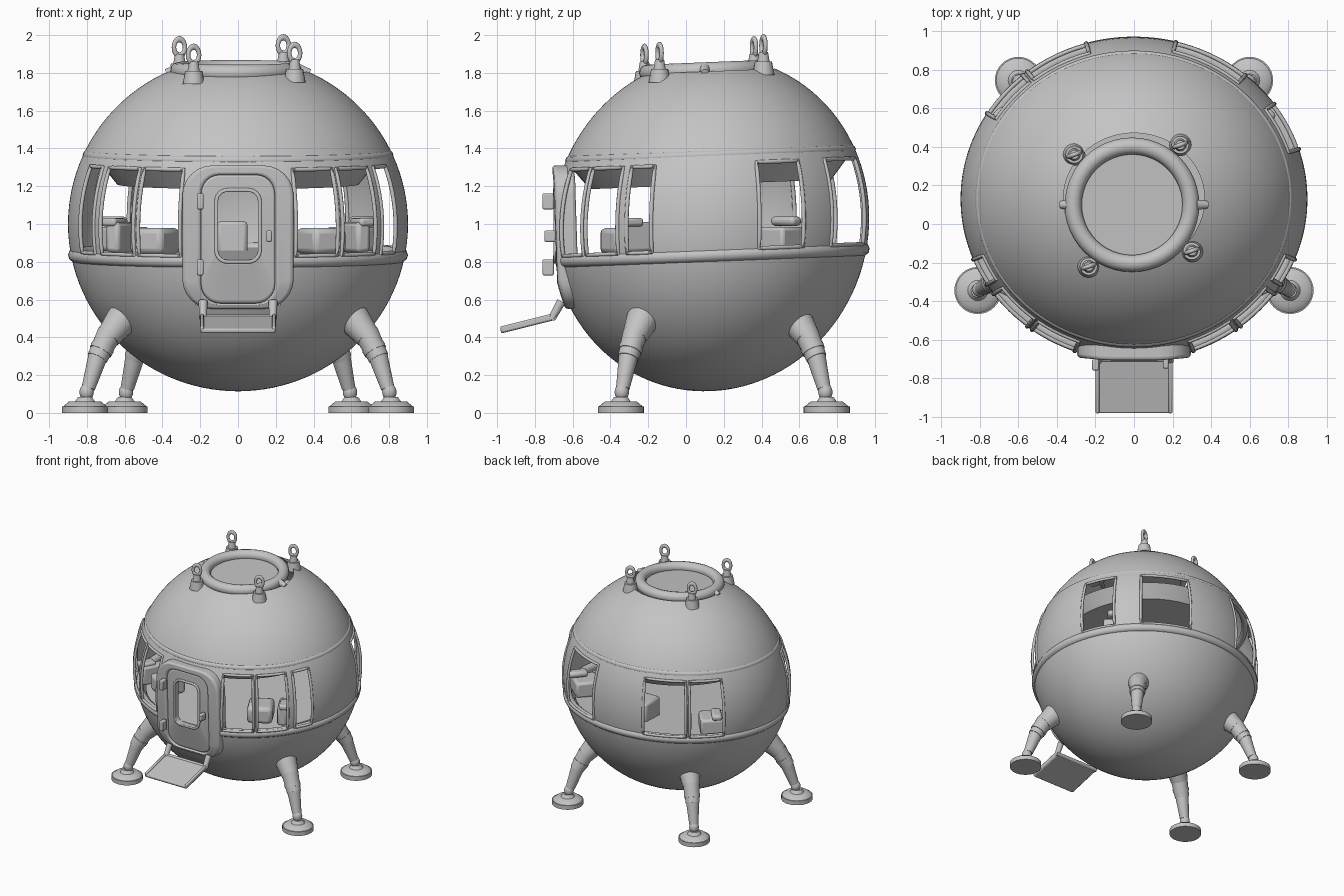
import bpy, bmesh
from math import sin, cos, radians, pi
from mathutils import Vector

if "Cube" in bpy.data.objects:
    bpy.data.objects.remove(bpy.data.objects["Cube"])

grey = bpy.data.materials.new("hull_grey")
grey.use_nodes = True
grey.diffuse_color = (0.55, 0.55, 0.55, 1)
grey.node_tree.nodes["Principled BSDF"].inputs["Base Color"].default_value = grey.diffuse_color

CY = 0.13     # centre of the hull along y
LEAN = 0.04   # backward lean of the cabin


def finish(ob, name):
    ob.name = name
    ob.data.materials.clear()
    ob.data.materials.append(grey)
    bpy.ops.object.select_all(action='DESELECT')
    ob.select_set(True)
    bpy.context.view_layer.objects.active = ob
    bpy.ops.object.shade_smooth_by_angle(angle=radians(40))
    return ob


def from_bmesh(bm, name):
    me = bpy.data.meshes.new(name)
    bm.to_mesh(me)
    bm.free()
    ob = bpy.data.objects.new(name, me)
    bpy.context.collection.objects.link(ob)
    return finish(ob, name)


def rod(name, a, b, r1, r2, sides=20):
    """Tapered cylinder from a to b."""
    a, b = Vector(a), Vector(b)
    bpy.ops.mesh.primitive_cone_add(vertices=sides, radius1=r1, radius2=r2,
                                    depth=(b - a).length, location=(a + b) / 2)
    ob = bpy.context.object
    ob.rotation_euler = (b - a).to_track_quat('Z', 'Y').to_euler()
    return finish(ob, name)


def disc(name, y, z0, z1, r1, r2):
    """Wide round slab that follows the lean of the cabin."""
    return rod(name, (0, y, z0), (0, y - LEAN * (z1 - z0), z1), r1, r2, 64)


def box(name, loc, size, rot=(0, 0, 0), bevel=0.008):
    bpy.ops.mesh.primitive_cube_add(size=1, location=loc, rotation=rot)
    ob = bpy.context.object
    ob.scale = size
    bpy.ops.object.transform_apply(location=False, rotation=False, scale=True)
    mod = ob.modifiers.new("bevel", 'BEVEL')
    mod.width = bevel
    mod.segments = 2
    return finish(ob, name)


def ball(name, loc, scale):
    bpy.ops.mesh.primitive_uv_sphere_add(segments=20, ring_count=12, radius=1, location=loc)
    bpy.context.object.scale = scale
    return finish(bpy.context.object, name)


def torus(name, loc, major, minor, rot=(0, 0, 0), scale=(1, 1, 1), seg=48):
    bpy.ops.mesh.primitive_torus_add(location=loc, rotation=rot, major_radius=major,
                                     minor_radius=minor, major_segments=seg, minor_segments=12)
    bpy.context.object.scale = scale
    return finish(bpy.context.object, name)


def tube(name, pts, radius, closed=True):
    """Round bead through points."""
    cu = bpy.data.curves.new(name, 'CURVE')
    cu.dimensions = '3D'
    cu.bevel_depth = radius
    cu.bevel_resolution = 3
    sp = cu.splines.new('POLY')
    sp.points.add(len(pts) - 1)
    for p, q in zip(sp.points, pts):
        p.co = (*q, 1)
    sp.use_cyclic_u = closed
    ob = bpy.data.objects.new(name, cu)
    bpy.context.collection.objects.link(ob)
    bpy.ops.object.select_all(action='DESELECT')
    ob.select_set(True)
    bpy.context.view_layer.objects.active = ob
    bpy.ops.object.convert(target='MESH')
    return finish(bpy.context.object, name)


def hull(az, phi, k=1.0):
    """Point on the slightly leaning hull surface."""
    a, p = radians(az), radians(phi)
    y = 0.84 * k * cos(p) * sin(a)
    return Vector((0.9 * k * cos(p) * cos(a), CY + y, 1 + 0.885 * k * sin(p) + LEAN * y))


# Single-skin hull shell with window and door openings
front = [(-70, -54), (-52, -36), (-32, -22)]
panes = front + [(-180 - b, -180 - a) for a, b in front]
panes += [(18, 36), (50, 76), (106, 128), (130, 148)]
LOW, HIGH = -9, 21


def is_open(az, phi):
    az = az % 360
    if LOW < phi < HIGH and any((az - a) % 360 < b - a for a, b in panes):
        return True
    return -27 < phi < 15 and 254 < az < 286


bm = bmesh.new()
phis = list(range(-90, 67, 3))
rows = [[bm.verts.new(hull(az, p)) for az in range(0, 360, 2)] for p in phis]
for i, p in enumerate(phis[:-1]):
    for j in range(180):
        if not is_open(2 * j + 1, p + 1.5):
            k = (j + 1) % 180
            bm.faces.new((rows[i][j], rows[i][k], rows[i + 1][k], rows[i + 1][j]))
bmesh.ops.remove_doubles(bm, verts=bm.verts, dist=0.0005)
bmesh.ops.delete(bm, geom=[v for v in bm.verts if not v.link_faces], context='VERTS')
from_bmesh(bm, "hull_shell")

# Window frames and belts
for n, (a, b) in enumerate(panes):
    loop = [hull(t, LOW) for t in range(a, b + 1, 2)] + [hull(b, t) for t in range(LOW + 3, HIGH, 3)]
    loop += [hull(t, HIGH) for t in range(b, a - 1, -2)] + [hull(a, t) for t in range(HIGH - 3, LOW, -3)]
    tube(f"window_frame_{n}", loop, 0.011)
tube("lower_belt", [hull(t, -11, 0.978) for t in range(287, 614, 3)], 0.036, False)
tube("upper_belt", [hull(t, 25, 0.978) for t in range(0, 360, 3)], 0.025)


# Door: rounded outlines, upright above and curving in with the hull below
def outline(hw, z0, z1, r):
    pts = []
    for q, (sx, z) in enumerate(((1, z1 - r), (-1, z1 - r), (-1, z0 + r), (1, z0 + r))):
        for s in range(7):
            t = (q + s / 6) * pi / 2
            pts.append((sx * (hw - r) + r * cos(t), z + r * sin(t)))
    return pts


def door_y(x, z):
    return -0.71 + 0.2 * x * x + 0.9 * max(0, 0.83 - z) ** 2


def ring_plate(name, outer, inner, d0, d1, bevel=0.012):
    """Ring between two outlines, from depth d0 to d1 behind the door surface."""
    bm = bmesh.new()
    loops = [[bm.verts.new((x, door_y(x, z) + d, z)) for x, z in o]
             for o, d in ((outer, d0), (inner, d0), (inner, d1), (outer, d1))]
    n = len(outer)
    for i in range(4):
        A, B = loops[i], loops[(i + 1) % 4]
        for j in range(n):
            k = (j + 1) % n
            bm.faces.new((A[j], A[k], B[k], B[j]))
    bmesh.ops.recalc_face_normals(bm, faces=bm.faces)
    mod = from_bmesh(bm, name).modifiers.new("bevel", 'BEVEL')
    mod.width = bevel
    mod.segments = 3


opening = outline(0.195, 0.58, 1.26, 0.1)
ring_plate("door_frame", outline(0.295, 0.55, 1.31, 0.16), opening, 0, 0.11, 0.02)
ring_plate("door", opening, outline(0.115, 0.8, 1.18, 0.06), 0.015, 0.045)
ring_plate("door_window_frame", outline(0.125, 0.79, 1.19, 0.07),
           outline(0.105, 0.81, 1.17, 0.05), 0.005, 0.055, 0.006)
for z in (0.77, 1.12):
    box("door_hinge", (-0.2, -0.73, z), (0.035, 0.06, 0.085))
box("door_handle", (0.165, -0.72, 0.935), (0.03, 0.06, 0.06))

# Boarding ramp
tilt = radians(14)
box("ramp", (0, -0.84, 0.468), (0.39, 0.29, 0.025), (tilt, 0, 0))
for s in (-1, 1):
    box("ramp_edge", (s * 0.19, -0.84, 0.475), (0.02, 0.29, 0.035), (tilt, 0, 0))
    rod("ramp_arm", (s * 0.185, -0.66, 0.59), (s * 0.185, -0.71, 0.5), 0.024, 0.02)
rod("ramp_hinge", (-0.2, -0.7, 0.505), (0.2, -0.7, 0.505), 0.016, 0.016)

# Landing legs
for s in (-1, 1):
    for fx, fy in ((0.81, -0.345), (0.6, 0.745)):
        foot = Vector((s * fx, fy, 0))
        out = (foot - Vector((0, CY, 0))).normalized()

        def at(r, z):
            return foot + out * r + Vector((0, 0, z))

        rod("leg_root", at(-0.26, 0.53), at(-0.14, 0.40), 0.095, 0.066)
        rod("leg_upper", at(-0.15, 0.42), at(-0.075, 0.29), 0.066, 0.055)
        rod("leg_collar", at(-0.11, 0.35), at(-0.095, 0.325), 0.064, 0.062)
        rod("leg_lower", at(-0.08, 0.30), at(-0.02, 0.13), 0.052, 0.036)
        ball("leg_ankle", at(-0.01, 0.11), (0.038, 0.038, 0.045))
        rod("foot_socket", at(0, 0.05), at(0, 0.085), 0.06, 0.035)
        rod("foot_pad", at(0, 0.0), at(0, 0.035), 0.122, 0.122, 32)
        rod("foot_pad_top", at(0, 0.035), at(0, 0.06), 0.115, 0.085, 32)

# Top hatch with lifting eyes
torus("hatch_ring", (-0.01, 0.1, 1.812), 0.305, 0.044, (LEAN, 0, 0))
disc("hatch_lid", 0.1, 1.76, 1.80, 0.3, 0.3)
for x, y, z in ((-0.31, 0.36, 1.93), (0.24, 0.41, 1.94), (0.3, -0.14, 1.9), (-0.235, -0.22, 1.89)):
    rod("eye_base", (x, y, z - 0.15), (x, y, z - 0.08), 0.058, 0.045)
    rod("eye_stem", (x, y, z - 0.09), (x, y, z - 0.03), 0.034, 0.024)
    torus("lifting_eye", (x, y, z + 0.005), 0.031, 0.012, (pi / 2, 0, 0.35), (1, 1.4, 1), 20)
for s in (-1, 1):
    rod("hatch_knob", (s * 0.32, 0.1, 1.82), (s * 0.38, 0.1, 1.8), 0.028, 0.02)

# Cabin interior
disc("cabin_floor", CY, 0.80, 0.845, 0.79, 0.79)
disc("cabin_ceiling", CY, 1.21, 1.31, 0.64, 0.72)
for s in (-1, 1):
    box("front_seat", (s * 0.44, -0.32, 0.91), (0.2, 0.22, 0.14), (0, 0, s * 0.5), 0.03)
    box("front_seat_back", (s * 0.62, -0.27, 0.93), (0.08, 0.2, 0.16), (0, 0, s * 0.5), 0.02)
    box("front_headrest", (s * 0.66, -0.3, 1.01), (0.09, 0.13, 0.045), (0, 0, s * 0.5), 0.015)
    box("rear_seat", (s * 0.6, 0.5, 0.92), (0.2, 0.2, 0.13), (0, 0, -s * 0.7), 0.02)
    box("rear_headrest", (s * 0.66, 0.53, 1.015), (0.08, 0.16, 0.05), (0, 0, -s * 0.7), 0.02)
box("console", (-0.03, 0.6, 0.92), (0.16, 0.2, 0.19), (0, 0, 0), 0.02)
